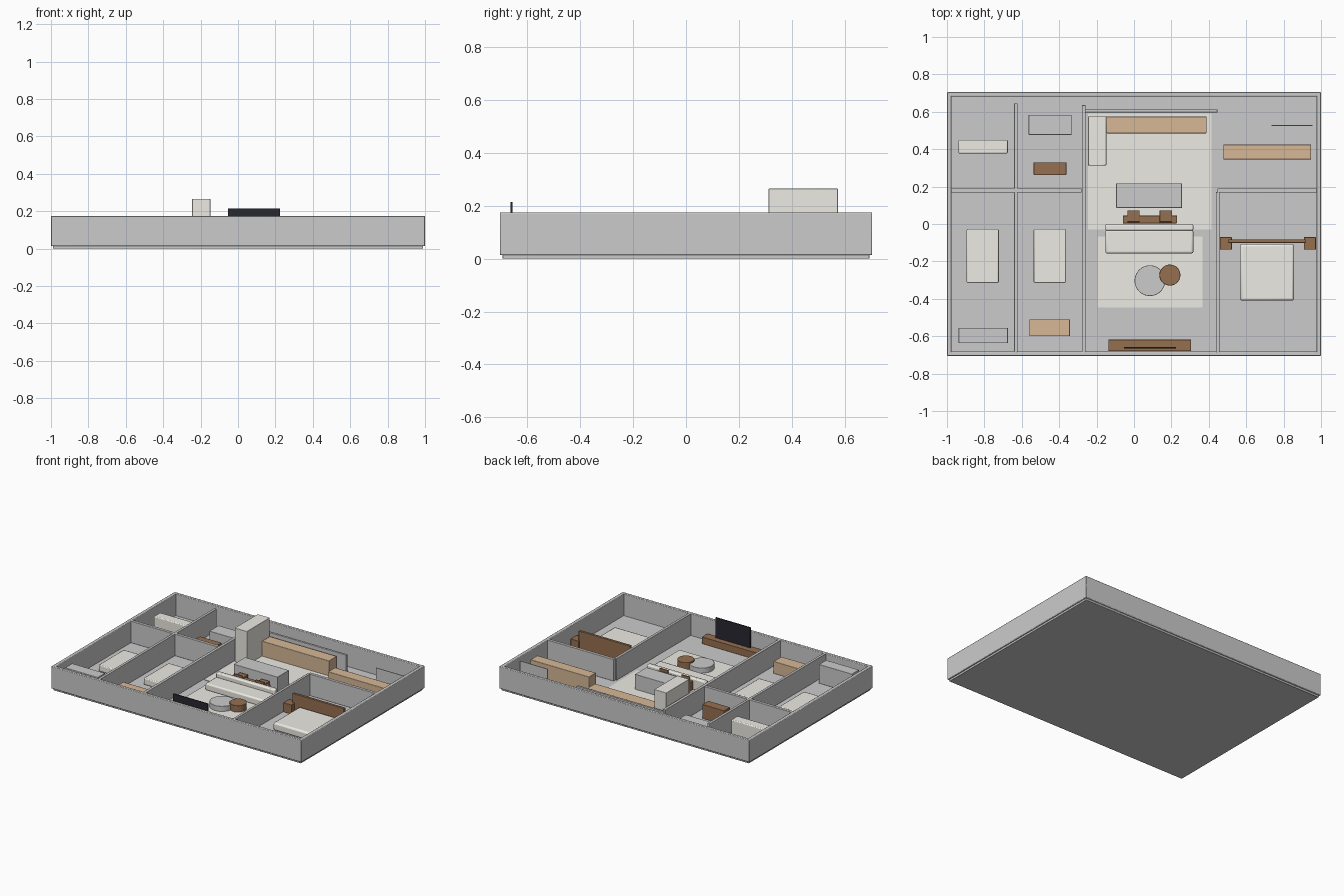
import bpy

def material(name, rgb):
    m = bpy.data.materials.new(name)
    m.diffuse_color = (*rgb, 1)
    return m

TAN = material("tan_wood", (0.68, 0.48, 0.31))
BROWN = material("brown_wood", (0.30, 0.16, 0.08))
CREAM = material("cream", (0.85, 0.83, 0.77))
BLACK = material("black", (0.02, 0.02, 0.03))

def finish(o, name, mat, bevel, segments=2):
    o.name = name
    if mat:
        o.data.materials.append(mat)
    if bevel:
        b = o.modifiers.new("bevel", 'BEVEL')
        b.width, b.segments = bevel, segments
    bpy.ops.object.shade_smooth_by_angle()
    return o

def box(name, x0, x1, y0, y1, z0, z1, mat=None, bevel=0.002):
    bpy.ops.mesh.primitive_cube_add(size=1, location=((x0+x1)/2, (y0+y1)/2, (z0+z1)/2))
    o = bpy.context.object
    o.scale = (x1-x0, y1-y0, z1-z0)
    bpy.ops.object.transform_apply(location=False, rotation=False, scale=True)
    return finish(o, name, mat, bevel)

def disc(name, x, y, r, z0, z1, mat=None):
    bpy.ops.mesh.primitive_cylinder_add(vertices=48, radius=r, depth=z1-z0, location=(x, y, (z0+z1)/2))
    return finish(bpy.context.object, name, mat, 0.002)

F = 0.018   # floor level
W = 0.175   # wall top

# Floor slab and outer walls
box("floor_slab", -0.99, 0.99, -0.695, 0.695, 0, F, bevel=0.003)
for s, n in ((-1, "left"), (1, "right")):
    box(f"outer_wall_{n}", *sorted((s*0.975, s*1.0)), -0.705, 0.705, 0.014, W, bevel=0.004)
for s, n in ((-1, "front"), (1, "back")):
    box(f"outer_wall_{n}", -1, 1, *sorted((s*0.682, s*0.705)), 0.014, W, bevel=0.004)

# Partition walls
box("partition_left_back", -0.641, -0.622, 0.18, 0.645, F, W)
box("partition_left_front", -0.641, -0.622, -0.685, 0.17, F, W)
box("partition_middle", -0.279, -0.258, -0.685, 0.635, F, W)
box("partition_right", 0.438, 0.457, -0.685, 0.17, F, W)
box("cross_wall_left", -0.978, -0.28, 0.168, 0.19, F, W)
box("cross_wall_right", 0.446, 0.978, 0.168, 0.19, F, W)
box("kitchen_back_wall", -0.26, 0.446, 0.597, 0.613, F, 0.145)

# Floor coverings
box("kitchen_floor", -0.245, 0.414, -0.03, 0.59, F-0.004, 0.022, CREAM, 0)
box("rug", -0.193, 0.365, -0.447, -0.067, F-0.004, 0.023, CREAM, 0)

# Kitchen
box("fridge", -0.245, -0.148, 0.313, 0.575, F, 0.265, CREAM)
box("kitchen_counter", -0.148, 0.388, 0.485, 0.575, F, 0.13, TAN, 0.003)
box("island", -0.095, 0.256, 0.086, 0.217, F, 0.13)

# Breakfast bench with two stools
box("bench", -0.06, 0.23, 0.004, 0.045, F, 0.085, BROWN)
for i, x in enumerate((-0.003, 0.170)):
    box(f"stool_{i+1}", x-0.033, x+0.033, 0.012, 0.073, F, 0.092, BROWN)
    box(f"stool_back_{i+1}", x-0.033, x+0.033, 0.004, 0.012, F, 0.11, BROWN)

# Living room
box("sofa_seat", -0.153, 0.317, -0.158, -0.03, F, 0.07, CREAM, 0.01)
box("sofa_back", -0.153, 0.317, -0.036, 0, F, 0.10, CREAM, 0.008)
disc("coffee_table_large", 0.085, -0.303, 0.082, F, 0.06)
disc("coffee_table_small", 0.192, -0.273, 0.056, F, 0.07, BROWN)
box("media_cabinet", -0.137, 0.305, -0.68, -0.618, F, 0.068, BROWN)
box("screen", -0.054, 0.224, -0.665, -0.657, 0.068, 0.215, BLACK, 0.001)

# Main bedroom
box("double_bed", 0.567, 0.856, -0.41, -0.107, F, 0.075, CREAM, 0.012)
box("headboard", 0.505, 0.917, -0.101, -0.083, F, 0.152, BROWN)
for n, x in (("left", 0.459), ("right", 0.908)):
    box(f"nightstand_{n}", x, x+0.064, -0.137, -0.07, F, 0.085, BROWN)

# Two small bedrooms
for i, x in enumerate((-0.895, -0.536)):
    box(f"single_bed_{i+1}", x, x+0.172, -0.315, -0.027, F, 0.065, CREAM, 0.006)
box("dresser", -0.938, -0.675, -0.637, -0.555, F, 0.155)
box("desk", -0.56, -0.343, -0.60, -0.51, F, 0.105, TAN)

# Back left rooms
box("bath_cabinet", -0.938, -0.675, 0.377, 0.45, F, 0.14, CREAM, 0.006)
box("utility_table", -0.563, -0.333, 0.477, 0.583, F, 0.095)
box("utility_cabinet", -0.536, -0.362, 0.262, 0.33, F, 0.12, BROWN)

# Back right bathroom
box("vanity", 0.478, 0.947, 0.345, 0.425, F, 0.13, TAN, 0.003)
box("shower_panel", 0.735, 0.955, 0.525, 0.53, F, 0.158, None, 0)
